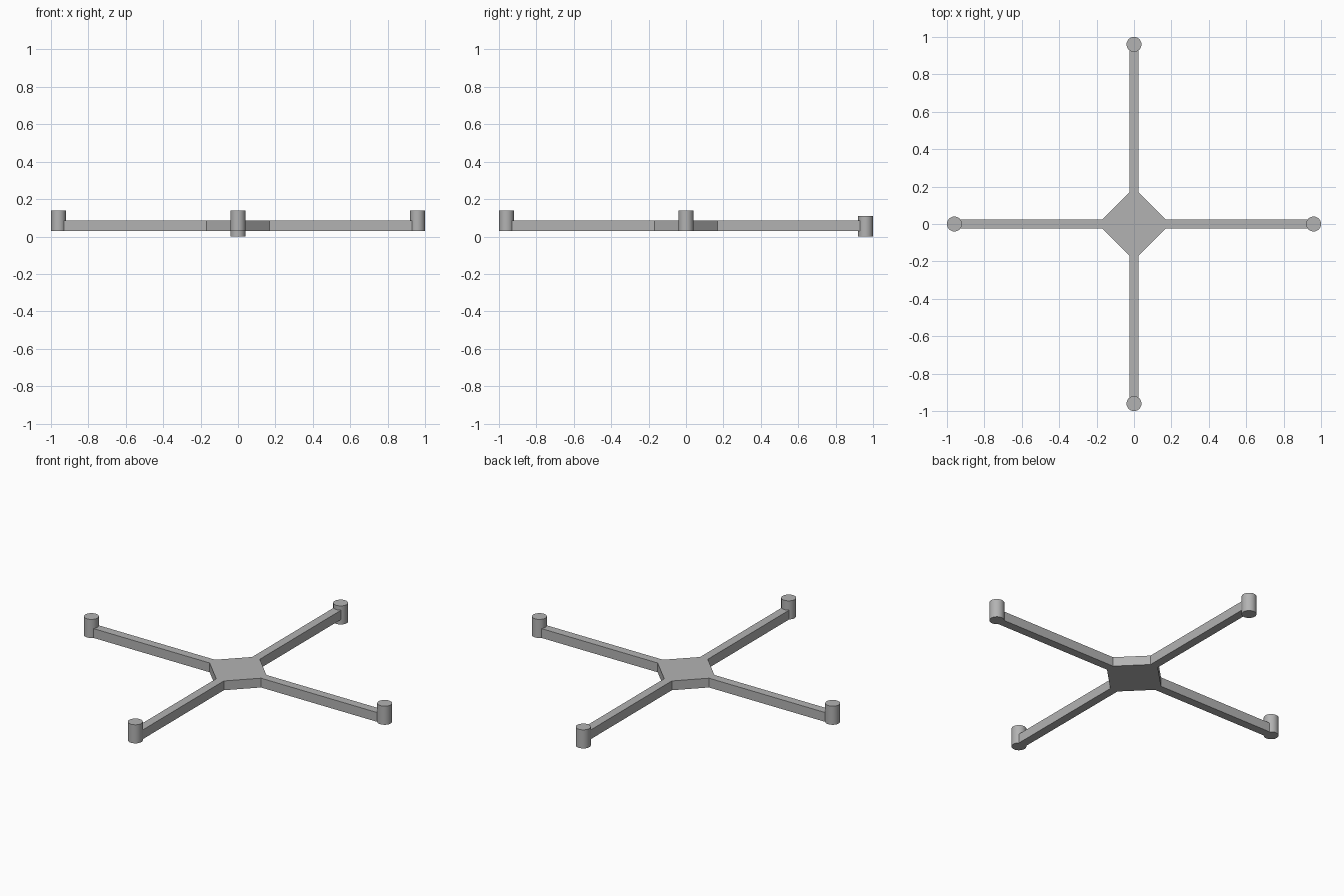
import bpy, bmesh
from math import pi
from mathutils import Matrix, Vector

cube = bpy.data.objects.get("Cube")
if cube:
    bpy.data.objects.remove(cube, do_unlink=True)

grey = bpy.data.materials.new("plain_grey")
grey.use_nodes = True
colour = (0.45, 0.45, 0.45, 1)
grey.diffuse_color = colour
grey.node_tree.nodes["Principled BSDF"].inputs["Base Color"].default_value = colour

REACH = 0.96        # centre to motor axis
HUB = 0.168         # centre to hub corner
HALF_ARM = 0.025
ARM_BOTTOM, ARM_TOP = 0.03, 0.085
MOTOR_RADIUS, MOTOR_HEIGHT = 0.04, 0.11


def add_object(name, bm):
    bmesh.ops.recalc_face_normals(bm, faces=bm.faces)
    mesh = bpy.data.meshes.new(name)
    bm.to_mesh(mesh)
    bm.free()
    mesh.materials.append(grey)
    obj = bpy.data.objects.new(name, mesh)
    bpy.context.collection.objects.link(obj)
    return obj


# Cross frame: one arm outline turned four times, then extruded
bm = bmesh.new()
arm = [(HUB, -HALF_ARM), (REACH, -HALF_ARM), (REACH, HALF_ARM), (HUB, HALF_ARM)]
outline = []
for turn in range(4):
    spin = Matrix.Rotation(turn * pi / 2, 3, "Z")
    outline += [bm.verts.new(spin @ Vector((x, y, ARM_BOTTOM))) for x, y in arm]
# Separate hub and arm faces keep every cap convex
caps = [bm.faces.new([v for i, v in enumerate(outline) if i % 4 in (0, 3)])]
caps += [bm.faces.new(outline[i:i + 4]) for i in range(0, 16, 4)]
top = bmesh.ops.extrude_face_region(bm, geom=caps, use_keep_orig=True)
bmesh.ops.translate(bm, vec=(0, 0, ARM_TOP - ARM_BOTTOM),
                    verts=[g for g in top["geom"] if isinstance(g, bmesh.types.BMVert)])
add_object("cross_frame", bm)

# Motors: three sit on the arms, the rear one hangs lower
motors = {"left_motor": (REACH, 0, ARM_BOTTOM), "right_motor": (-REACH, 0, ARM_BOTTOM),
          "front_motor": (0, -REACH, ARM_BOTTOM), "rear_motor": (0, REACH, 0)}
for name, (x, y, base) in motors.items():
    bm = bmesh.new()
    bmesh.ops.create_cone(bm, cap_ends=True, segments=32, radius1=MOTOR_RADIUS,
                          radius2=MOTOR_RADIUS, depth=MOTOR_HEIGHT,
                          matrix=Matrix.Translation((x, y, base + MOTOR_HEIGHT / 2)))
    motor = add_object(name, bm)
    bpy.ops.object.select_all(action="DESELECT")
    motor.select_set(True)
    bpy.context.view_layer.objects.active = motor
    bpy.ops.object.shade_smooth_by_angle(angle=pi / 6)
